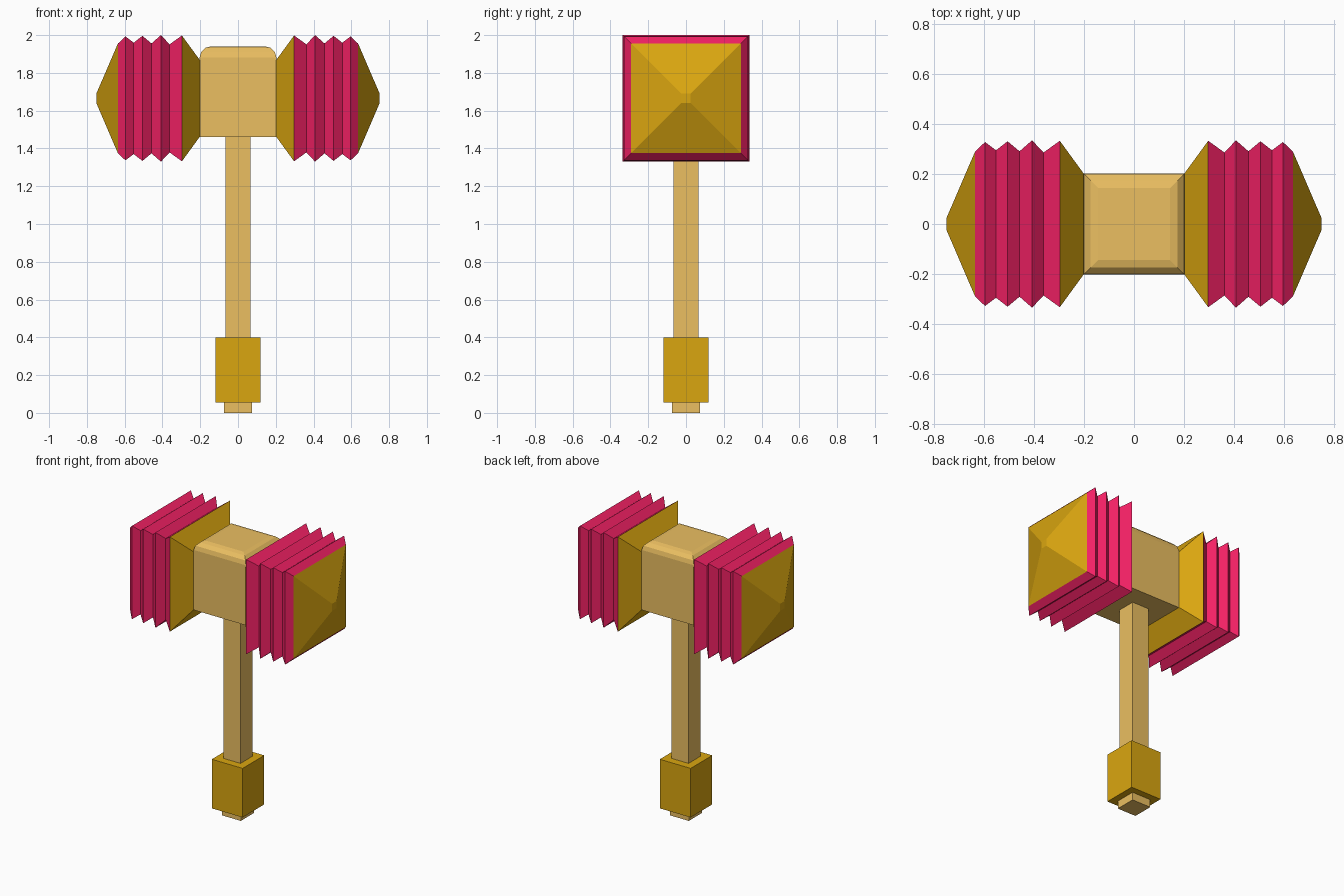
import bpy, bmesh
from mathutils import Vector

if "Cube" in bpy.data.objects:
    bpy.data.objects.remove(bpy.data.objects["Cube"])

HEAD_Z = 1.665


def material(name, color):
    m = bpy.data.materials.new(name)
    m.diffuse_color = (*color, 1)
    m.use_nodes = True
    m.node_tree.nodes["Principled BSDF"].inputs["Base Color"].default_value = m.diffuse_color
    return m


WOOD = material("wood", (0.83, 0.52, 0.12))
GOLD = material("gold", (0.70, 0.38, 0.005))
PINK = material("pink", (0.90, 0.015, 0.13))


def finish(name, bm, mat, location=(0, 0, 0)):
    bmesh.ops.recalc_face_normals(bm, faces=bm.faces)
    mesh = bpy.data.meshes.new(name)
    bm.to_mesh(mesh)
    bm.free()
    mesh.materials.append(mat)
    ob = bpy.data.objects.new(name, mesh)
    ob.location = location
    bpy.context.collection.objects.link(ob)
    return ob


def box(name, half, z0, z1, mat, top_bevel=0):
    bm = bmesh.new()
    bmesh.ops.create_cube(bm, size=1)
    for v in bm.verts:
        v.co = Vector((v.co.x * 2 * half, v.co.y * 2 * half, z1 if v.co.z > 0 else z0))
    if top_bevel:
        edges = [e for e in bm.edges if all(v.co.z == max(w.co.z for w in bm.verts) for v in e.verts)]
        bmesh.ops.bevel(bm, geom=edges, offset=top_bevel, segments=3, profile=0.5, affect='EDGES')
    return finish(name, bm, mat)


def square_loft(name, profile, mat, cap_end=False):
    """Square rings of (x, half size) along x, mirrored to the other side."""
    bm = bmesh.new()
    rings = [[bm.verts.new((x, sy * h, sz * h)) for sy, sz in ((-1, -1), (1, -1), (1, 1), (-1, 1))]
             for x, h in profile]
    for a, b in zip(rings, rings[1:]):
        for i in range(4):
            j = (i + 1) % 4
            bm.faces.new((a[i], a[j], b[j], b[i]))
    if cap_end:
        bm.faces.new(rings[-1])
    bmesh.ops.recalc_face_normals(bm, faces=bm.faces)
    # make open shells point away from the axis
    f = bm.faces[:][0]
    c = f.calc_center_median()
    flip = f.normal.dot(Vector((0, c.y, c.z))) < 0
    ob = finish(name, bm, mat, (0, 0, HEAD_Z))
    if flip:
        ob.data.flip_normals()
    mod = ob.modifiers.new("mirror", 'MIRROR')
    mod.use_axis = (True, False, False)
    mod.use_mirror_merge = False
    return ob


# Handle, grip and pommel
box("handle", 0.066, 0.40, 1.46, WOOD)
box("grip", 0.12, 0.055, 0.40, GOLD)
box("pommel", 0.073, 0.0, 0.055, WOOD)

# Central block with rounded top edges
box("head_block", 0.203, 1.46, 1.94, WOOD, top_bevel=0.058)

# Flared collars, pleated bellows and pyramid tips on both sides
square_loft("head_collars", [(0.20, 0.20), (0.297, 0.333)], GOLD)
square_loft("head_bellows", [(0.297, 0.333), (0.362, 0.286), (0.408, 0.335), (0.458, 0.291),
                             (0.506, 0.331), (0.552, 0.295), (0.596, 0.328), (0.636, 0.29)], PINK)
square_loft("head_tips", [(0.636, 0.29), (0.75, 0.025)], GOLD, cap_end=True)
